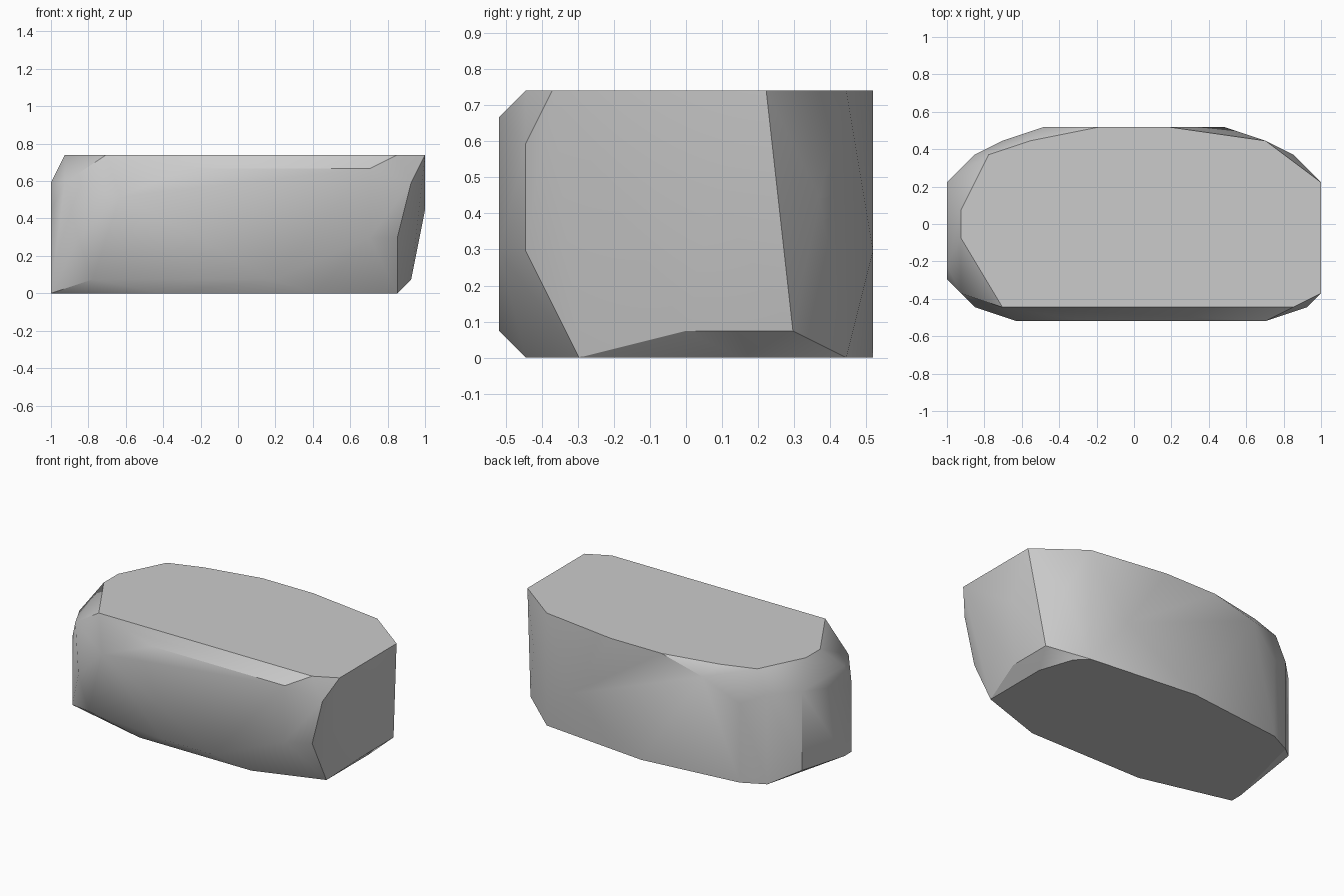
import bpy
import bmesh
import math

# Remove the default cube only
default_cube = bpy.data.objects.get("Cube")
if default_cube:
    bpy.data.objects.remove(default_cube, do_unlink=True)

# The stone is laid out on a coarse grid, 27 cells long
CELL = 2 / 27
HALF_LENGTH = 13.5

# Corner outlines of the chipped stone, one per height in cells
top_outline = [(4, -6), (25, -6), (27, -5), (27, 3), (23, 6), (16, 7),
               (11, 7), (6, 6), (3, 5), (1, 1), (1, -1)]
upper_chips = [(10, -7), (23, -7), (7, 7)]
shoulder = [(26, -6), (1, -5), (0, 3), (0, -3), (2, 5)]
upper_side = [(5, -7), (4, 6)]
middle_side = [(0, -4), (27, 1), (25, 5)]
lower_side = [(25, -6), (20, 7), (2, -6), (23, -7)]
lower_chips = [(11, -7), (16, -7), (26, 0), (26, 4), (3, -6), (0, 3)]
base_outline = [(25, -4), (25, 2), (24, 5), (23, 6), (13, 7), (4, 6),
                (2, 5), (0, -3), (0, -4), (8, -6), (19, -6)]

layers = {
    10: top_outline,
    9: upper_chips,
    8: shoulder,
    7: upper_side,
    6: middle_side,
    4: lower_side,
    1: lower_chips,
    0: base_outline,
}


def make_material(name, colour):
    """Create one plain, matte material."""
    material = bpy.data.materials.new(name)
    material.use_nodes = True
    material.diffuse_color = colour
    shader = material.node_tree.nodes["Principled BSDF"]
    shader.inputs["Base Color"].default_value = colour
    return material


def make_hull(name, outlines, material):
    """Wrap a convex skin around the stacked outlines."""
    bm = bmesh.new()
    for height, outline in outlines.items():
        for along, across in outline:
            bm.verts.new(((along - HALF_LENGTH) * CELL, across * CELL, height * CELL))
    hull = bmesh.ops.convex_hull(bm, input=bm.verts)
    unused = {item for key in ("geom_interior", "geom_unused")
              for item in hull[key] if isinstance(item, bmesh.types.BMVert)}
    bmesh.ops.delete(bm, geom=list(unused), context="VERTS")

    # Merge the flat top, base and sides into single faces
    bmesh.ops.dissolve_limit(bm, angle_limit=math.radians(1),
                             verts=bm.verts, edges=bm.edges)
    bmesh.ops.recalc_face_normals(bm, faces=bm.faces)
    mesh = bpy.data.meshes.new(name)
    bm.to_mesh(mesh)
    bm.free()

    mesh.materials.append(material)
    stone = bpy.data.objects.new(name, mesh)
    bpy.context.collection.objects.link(stone)
    return stone


# Stone block with soft sides and crisp main edges
stone_grey = make_material("stone grey", (0.6, 0.6, 0.6, 1))
stone_block = make_hull("stone_block", layers, stone_grey)

bpy.ops.object.select_all(action="DESELECT")
stone_block.select_set(True)
bpy.context.view_layer.objects.active = stone_block
bpy.ops.object.shade_smooth_by_angle(angle=math.radians(30))
